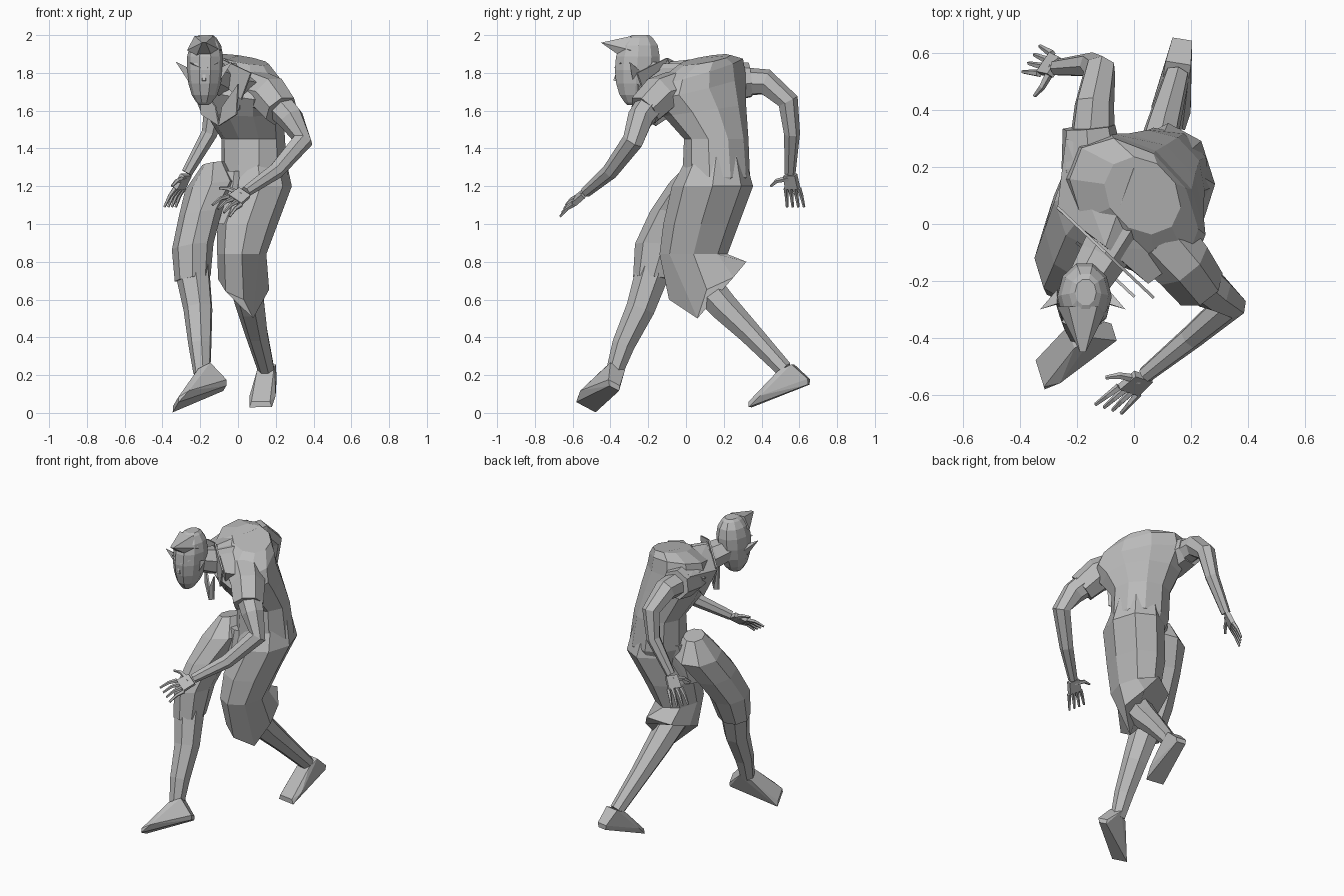
import bpy
import bmesh
import math
from mathutils import Vector

default_cube = bpy.data.objects.get("Cube")
if default_cube:
    bpy.data.objects.remove(default_cube, do_unlink=True)

# One clay grey for the whole figure
grey = (.5, .5, .5, 1)
clay = bpy.data.materials.new("clay_grey")
clay.use_nodes = True
clay.diffuse_color = grey
clay.node_tree.nodes["Principled BSDF"].inputs["Base Color"].default_value = grey


def finish(name, bm):
    """Turn a bmesh into a flat shaded, clay coloured object."""
    bmesh.ops.recalc_face_normals(bm, faces=bm.faces)
    mesh = bpy.data.meshes.new(name)
    bm.to_mesh(mesh)
    bm.free()
    mesh.materials.append(clay)
    obj = bpy.data.objects.new(name, mesh)
    bpy.context.collection.objects.link(obj)
    return obj


def loft(name, rings):
    """Skin a list of equally long point rings and cap both ends."""
    bm = bmesh.new()
    loops = [[bm.verts.new(point) for point in ring] for ring in rings]
    count = len(loops[0])
    for low, high in zip(loops, loops[1:]):
        for i in range(count):
            following = (i + 1) % count
            bm.faces.new((low[i], low[following], high[following], high[i]))
    bm.faces.new(loops[0])
    bm.faces.new(loops[-1])
    return finish(name, bm)


def level_ring(x, y, z, wide, deep, yaw=0, side_tilt=0, back_tilt=0, sides=8):
    """Near horizontal oval, turned by yaw and tilted along its own axes."""
    points = []
    for i in range(sides):
        angle = math.tau * i / sides
        u, v = wide * math.cos(angle), deep * math.sin(angle)
        points.append(Vector((x + u * math.cos(yaw) - v * math.sin(yaw),
                              y + u * math.sin(yaw) + v * math.cos(yaw),
                              z + u * side_tilt + v * back_tilt)))
    return points


def tube(name, path, start, end, sides=7):
    """Limb through the path points, tapering evenly from start to end radius."""
    centres = [Vector(point) for point in path]
    last = len(centres) - 1
    across = None
    rings = []
    for i, centre in enumerate(centres):
        along = (centres[min(i + 1, last)] - centres[max(i - 1, 0)]).normalized()
        across = along.orthogonal() if across is None else across - along * across.dot(along)
        across.normalize()
        other = along.cross(across)
        radius = start + (end - start) * i / last
        turns = [math.tau * k / sides for k in range(sides)]
        rings.append([centre + radius * (across * math.cos(turn) + other * math.sin(turn))
                      for turn in turns])
    return loft(name, rings)


def hull(name, points):
    """Faceted solid wrapped around a few corner points."""
    bm = bmesh.new()
    for point in points:
        bm.verts.new(point)
    result = bmesh.ops.convex_hull(bm, input=bm.verts)
    inside = [item for item in result["geom_interior"] if isinstance(item, bmesh.types.BMVert)]
    bmesh.ops.delete(bm, geom=inside, context="VERTS")
    return finish(name, bm)


def plate(name, corners):
    """Thin flat cloth panel."""
    bm = bmesh.new()
    bm.faces.new([bm.verts.new(corner) for corner in corners])
    cloth = finish(name, bm).modifiers.new("thickness", "SOLIDIFY")
    cloth.thickness = .01
    cloth.offset = 0


def hand(side, wrist, aim, spread, thumb_aim):
    """Palm, four bent fingers fanned along spread, and a thumb."""
    wrist, aim, spread, thumb_aim = map(Vector, (wrist, aim, spread, thumb_aim))
    thick = aim.cross(spread).normalized() * .014
    roots = [wrist + aim * .45 + spread * (i - 1.5) * .75 for i in range(4)]
    heel = wrist + aim * .05
    hull(side + "_palm", [corner + face for face in (thick, -thick) for corner in
                          (heel + spread, heel - spread, roots[0], roots[-1])])
    for i, root in enumerate(roots):
        tip = wrist + aim + spread * (i - 1.5)
        bend = root.lerp(tip, .5) + Vector((0, 0, .01))
        tube(f"{side}_finger_{i + 1}", [root, bend, tip], .014, .007, 5)
    bend = wrist + thumb_aim * .6 - spread * .3
    tube(side + "_thumb", [wrist + aim * .15, bend, wrist + thumb_aim], .017, .007, 5)


def foot(side, ankle, heel, toe):
    """Wedge shaped foot spanned by ankle, heel and toe."""
    ankle, heel, toe = map(Vector, (ankle, heel, toe))
    along = (toe - heel).normalized()
    across = along.cross(ankle - heel).normalized()
    lift = Vector((0, 0, .03))
    ball = heel.lerp(toe, .8)
    points = []
    for s in (1, -1):
        edge = across * s
        points += [ankle + edge * .045 + along * .04, ankle + edge * .045 - along * .04,
                   heel + edge * .035, heel + edge * .03 - lift,
                   ball + edge * .07 + lift, toe + edge * .06, toe + edge * .05 + lift]
    hull(side + "_foot", points)


# Twisted, hunched torso, with the shoulder line dropping to the left
twist = math.radians(-47)
torso = [
    (.09, .13, 1.1, .14, .14, 0, 0),
    (.09, .16, 1.25, .18, .18, 0, 0),
    (.08, .16, 1.45, .18, .16, 0, 0),
    (.03, .1, 1.6, .24, .19, -.1, .1),
    (0, .06, 1.72, .3, .2, -.2, .1),
    (0, .07, 1.81, .27, .18, -.25, .1),
    (.03, .1, 1.87, .15, .12, -.2, 0),
]
loft("torso", [level_ring(*row[:5], twist, *row[5:], sides=10) for row in torso])
hull("shoulder_yoke", [(-.27, .05, 1.78), (-.1, -.08, 1.86), (.05, -.21, 1.76), (-.24, .3, 1.82),
                       (0, .2, 1.89), (.2, -.1, 1.73), (-.2, .1, 1.6), (0, -.13, 1.6)])

# Neck, then collar and lapels repeated on each side of the chest
tube("neck", [(-.04, 0, 1.76), (-.11, -.12, 1.77), (-.17, -.22, 1.8)], .1, .075)
nape = Vector((-.1, -.1, 1.88))
breast = Vector((-.1, -.16, 1.52))
up = Vector((0, 0, 1))
for side, s in (("left", 1), ("right", -1)):
    out = Vector((.17, -.16, 0)) * s
    plate(side + "_collar", [nape, nape + out - up * .08,
                             nape + out * .7 - up * .22, nape + out * .2 - up * .15])
    plate(side + "_lapel", [breast, breast + out * .1 + up * .1,
                            breast + out * .6 + up * .22, breast + out * .55 + up * .06])

# Head: rounded skull narrowing forward and down to the chin
head = []
for step in range(9):
    height = step / 8
    swell = max(math.sin(math.pi * height), .2) ** .7 * (.7 + .35 * height)
    head.append(level_ring(-.18 + .01 * height, -.28 + .04 * height,
                           1.815 - .185 * math.cos(math.pi * height),
                           .11 * swell, .14 * swell, sides=10))
loft("head", head)

# Face parts are mirrored about the middle of the face
face = Vector((-.18, -.35, 1.8))


def on_face(points):
    """Corner points given from the face centre, repeated on both sides."""
    return [face + Vector((x * s, y, z)) for x, y, z in points for s in (1, -1)]


hull("hair_peak", on_face([(.01, -.1, .16), (.09, .06, .12), (.04, 0, .09), (.05, .06, .195)]))
hull("nose", on_face([(.005, -.01, .03), (.008, -.035, -.04), (.02, .01, -.05)]))
hull("mouth", on_face([(.03, .03, -.1), (.02, .01, -.11), (.01, .03, -.135)]))
for side, s in (("left", 1), ("right", -1)):
    brow = [(.015, -.03, .025), (.075, .005, .055), (.02, -.02, .05), (.05, .04, .03)]
    ear = [(.08, .07, -.05), (.09, .07, .03), (.09, .12, 0), (.15, .05, .06)]
    for part, points in (("brow", brow), ("ear", ear)):
        hull(side + "_" + part, [face + Vector((x * s, y, z)) for x, y, z in points])

# Sleeves and arms: left reaches forward, right hangs behind
tube("left_sleeve", [(.09, -.05, 1.7), (.17, -.14, 1.68), (.23, -.22, 1.6)], .12, .095)
tube("right_sleeve", [(-.1, .1, 1.74), (-.15, .22, 1.75), (-.16, .34, 1.76)], .13, .095)
left_wrist = (.04, -.53, 1.17)
right_wrist = (-.27, .55, 1.27)
tube("left_arm", [(.17, -.15, 1.68), (.28, -.24, 1.56), (.34, -.28, 1.44),
                  (.2, -.4, 1.28), left_wrist], .085, .03)
tube("right_arm", [(-.15, .25, 1.75), (-.14, .42, 1.75), (-.12, .54, 1.65),
                   (-.15, .56, 1.48), right_wrist], .085, .03)
hand("left", left_wrist, (-.13, -.12, -.1), (.03, -.01, -.02), (-.14, -.01, .02))
hand("right", right_wrist, (-.09, .03, -.18), (.02, .03, 0), (-.08, -.1, -.07))

# Baggy trouser legs; the left hem dips at the side and flares behind
left_hem = level_ring(.03, .11, .68, .135, .2, 0, -.2, .4)
left_hem[2] = (.07, .32, .8)
left_hem[7] = (.08, .06, .5)
left_leg = [(.1, .16, 1.36, .15, .15), (.12, .14, 1.2, .165, .215),
            (.05, .08, 1, .16, .2), (.02, .04, .84, .13, .18)]
loft("left_trouser_leg", [level_ring(*row) for row in left_leg] + [left_hem])
right_leg = [(-.13, .1, 1.32, .06, .08), (-.14, .08, 1.2, .14, .17), (-.2, -.02, 1.05, .115, .17),
             (-.24, -.12, .88, .11, .15), (-.24, -.17, .71, .095, .11)]
loft("right_trouser_leg", [level_ring(*row, 0, .15, -.1) for row in right_leg])
hull("trouser_seat", level_ring(-.02, .12, 1.28, .1, .13) + level_ring(-.05, .06, 1, .1, .1))

# Lower legs and feet
tube("left_shin", [(.03, .04, .74), (.07, .2, .56), (.1, .34, .42), (.15, .52, .23)], .095, .046)
tube("right_shin", [(-.24, -.17, .76), (-.21, -.24, .55), (-.2, -.33, .36), (-.19, -.38, .21)], .095, .046)
foot("left", (.15, .53, .24), (.17, .65, .18), (.12, .34, .03))
foot("right", (-.19, -.38, .23), (-.07, -.38, .16), (-.33, -.53, .03))
